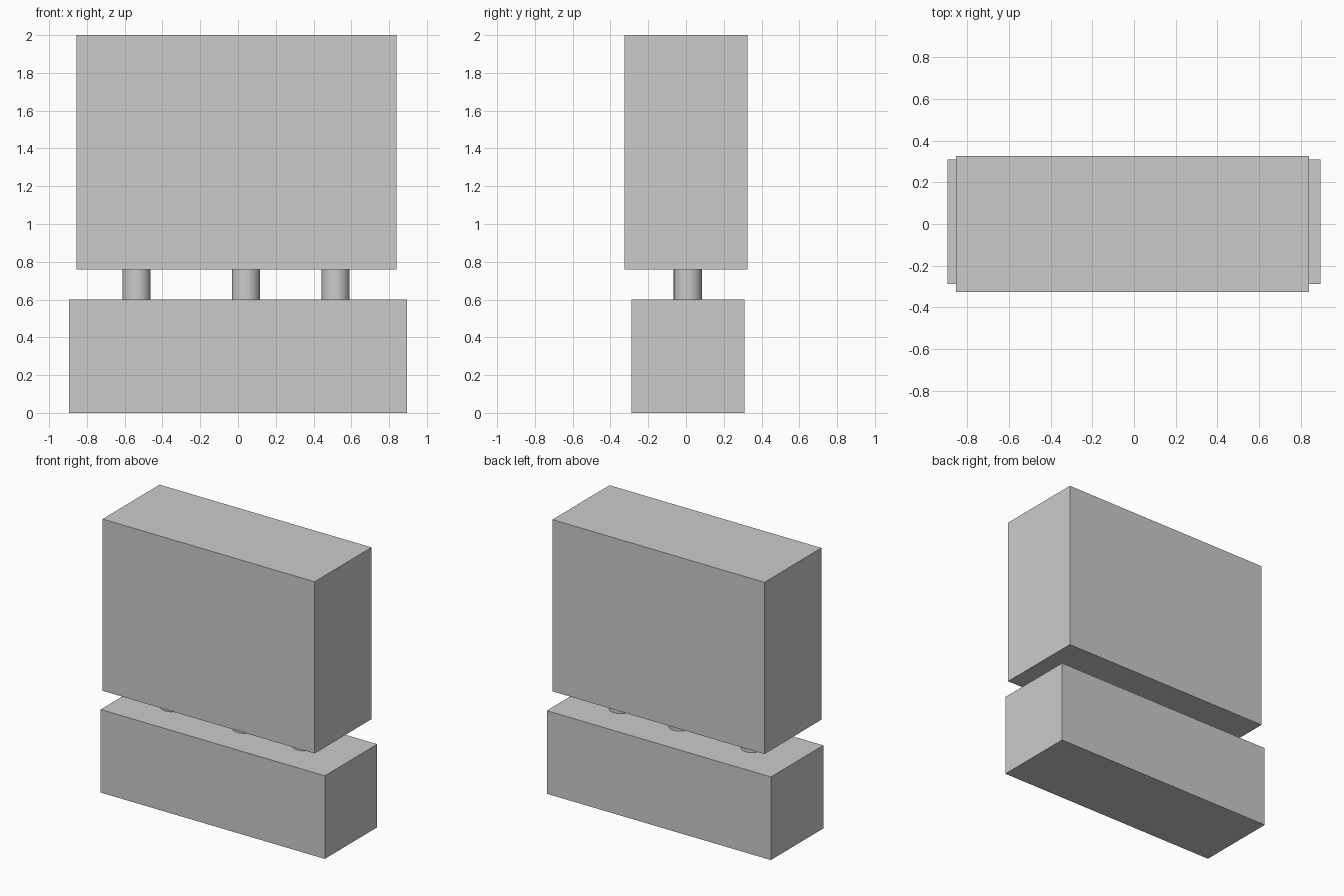
import bpy
import math

if "Cube" in bpy.data.objects:
    bpy.data.objects.remove(bpy.data.objects["Cube"])


def block(name, lo, hi):
    """Plain box between two opposite corners."""
    centre = [(a + b) / 2 for a, b in zip(lo, hi)]
    bpy.ops.mesh.primitive_cube_add(size=1, location=centre)
    obj = bpy.context.object
    obj.name = name
    obj.scale = [b - a for a, b in zip(lo, hi)]
    bpy.ops.object.transform_apply(location=False, rotation=False, scale=True)


def post(name, x, y, radius, z0, z1):
    """Short round post between the blocks."""
    bpy.ops.mesh.primitive_cylinder_add(
        vertices=32, radius=radius, depth=z1 - z0, location=(x, y, (z0 + z1) / 2))
    bpy.context.object.name = name
    bpy.ops.object.shade_smooth_by_angle(angle=math.radians(30))


# Lower base block, set slightly towards the back
block("base_block", (-0.895, -0.288, 0), (0.895, 0.31, 0.6))

# Tall upper block
block("upper_block", (-0.854, -0.325, 0.76), (0.839, 0.325, 2))

# Three posts carrying the upper block
for name, x, y in (("left_post", -0.537, 0.01),
                   ("middle_post", 0.042, 0.008),
                   ("right_post", 0.516, 0.01)):
    post(name, x, y, 0.075, 0.6, 0.76)
